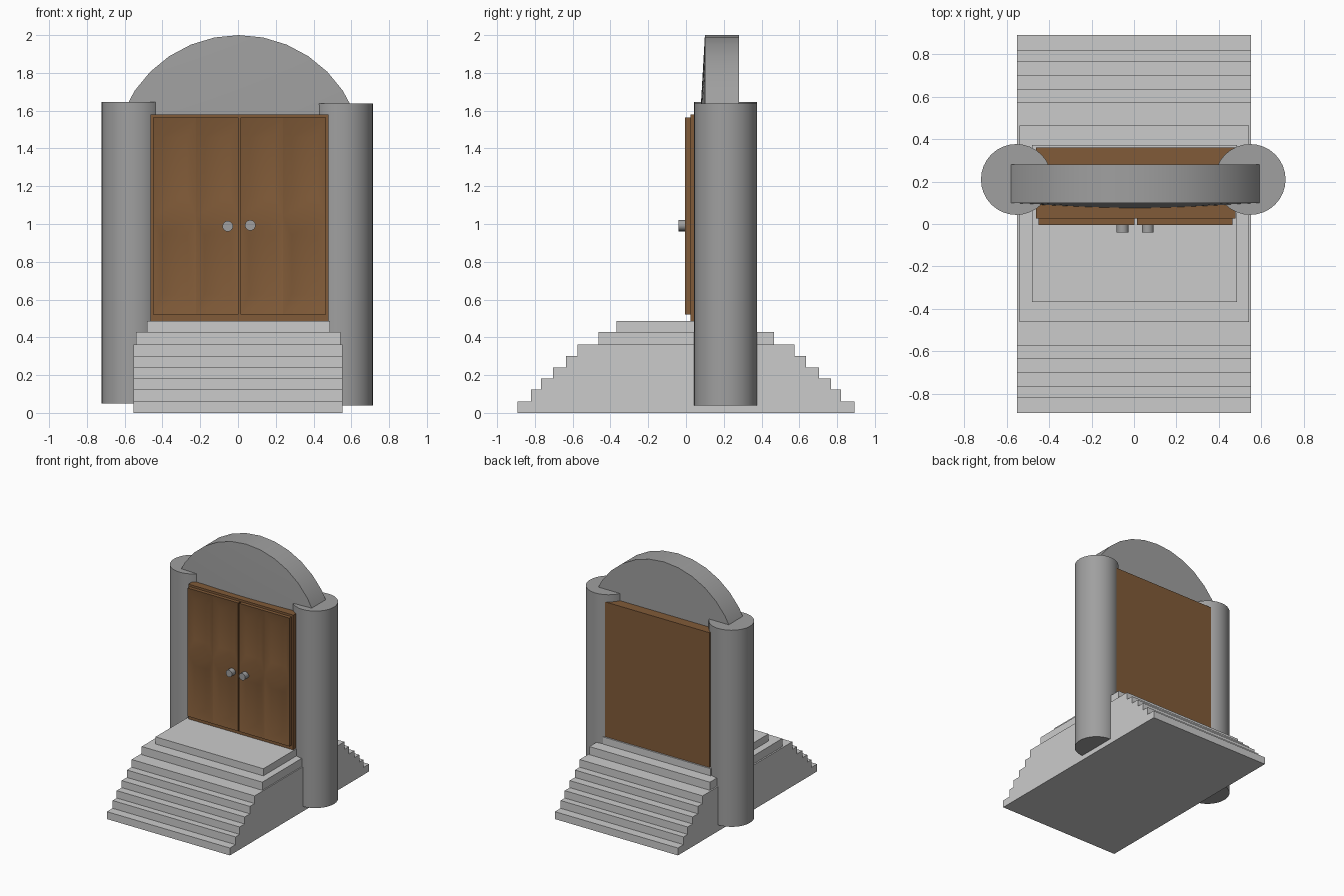
import bpy, bmesh, math

if "Cube" in bpy.data.objects:
    bpy.data.objects.remove(bpy.data.objects["Cube"])


def material(name, rgb):
    m = bpy.data.materials.new(name)
    m.diffuse_color = (*rgb, 1)
    m.use_nodes = True
    m.node_tree.nodes["Principled BSDF"].inputs["Base Color"].default_value = m.diffuse_color
    return m


WOOD = material("wood", (0.22, 0.105, 0.04))
STONE = material("dark_stone", (0.35, 0.35, 0.35))


def finish(name, bm, mat=None, smooth=None):
    bmesh.ops.recalc_face_normals(bm, faces=bm.faces)
    mesh = bpy.data.meshes.new(name)
    bm.to_mesh(mesh)
    bm.free()
    ob = bpy.data.objects.new(name, mesh)
    bpy.context.collection.objects.link(ob)
    if mat:
        mesh.materials.append(mat)
    if smooth:
        bpy.ops.object.select_all(action='DESELECT')
        bpy.context.view_layer.objects.active = ob
        ob.select_set(True)
        bpy.ops.object.shade_smooth_by_angle(angle=math.radians(smooth))
    return ob


def box_bm(x0, x1, y0, y1, z0, z1):
    bm = bmesh.new()
    bmesh.ops.create_cube(bm, size=1)
    for v in bm.verts:
        v.co = (x1 if v.co.x > 0 else x0, y1 if v.co.y > 0 else y0, z1 if v.co.z > 0 else z0)
    return bm


def prism(name, points, place, mat, smooth):
    """Closed 2D outline swept between place(a, b, 0) and place(a, b, 1)."""
    bm = bmesh.new()
    ends = [[bm.verts.new(place(a, b, t)) for a, b in points] for t in (0, 1)]
    for end in ends:
        bm.faces.new(end)
    n = len(points)
    for i in range(n):
        j = (i + 1) % n
        bm.faces.new((ends[0][i], ends[0][j], ends[1][j], ends[1][i]))
    return finish(name, bm, mat, smooth)


def circle(r, n=32):
    return [(r * math.sin(2 * math.pi * i / n), r * math.cos(2 * math.pi * i / n)) for i in range(n)]


# Flush flights of steps, front and back, from one stepped profile
depths = [0.892, 0.82, 0.767, 0.703, 0.636, 0.575]
heights = [0, 0.06, 0.123, 0.183, 0.24, 0.30, 0.362]
right = []
for i, d in enumerate(depths):
    right += [(d, heights[i]), (d, heights[i + 1])]
outline = right + [(-y, z) for y, z in reversed(right)]
prism("steps", outline, lambda y, z, t: (-0.552 + 1.104 * t, y, z), None, None)

# Two narrower landing slabs
finish("lower_landing", box_bm(-0.54, 0.542, -0.463, 0.465, 0.362, 0.428))
finish("upper_landing", box_bm(-0.482, 0.486, -0.369, 0.372, 0.428, 0.486))

# Columns
for name, cx, z0, z1 in (("left_column", -0.555, 0.05, 1.645), ("right_column", 0.548, 0.04, 1.638)):
    prism(name, circle(0.167), lambda a, b, t: (cx + a, 0.21 + b, z0 + (z1 - z0) * t), STONE, 40)

# Round arch disc whose front swells forward as a shallow cone
arch = prism("arch", circle(0.663), lambda a, b, t: (0.004 + a, 0.10 + 0.18 * t, 1.337 + b), STONE, None)
bm = bmesh.new()
bm.from_mesh(arch.data)
front = min(bm.faces, key=lambda f: f.calc_center_median().y)
for v in bmesh.ops.poke(bm, faces=[front])["verts"]:
    v.co.y = 0.062
bm.to_mesh(arch.data)
bm.free()
arch.data.shade_smooth()
bpy.ops.object.select_all(action='DESELECT')
bpy.context.view_layer.objects.active = arch
arch.select_set(True)
bpy.ops.object.shade_smooth_by_angle(angle=math.radians(30))

# Door block behind the leaves
finish("door_frame", box_bm(-0.463, 0.478, 0.025, 0.36, 0.484, 1.58), WOOD)


# Door leaf: slab whose front is a 2 x 2 grid of sloped recesses
def door_leaf(name, x0, x1, z0=0.522, z1=1.563, depth=0.022):
    bm = box_bm(x0, x1, -0.004, 0.03, z0, z1)
    for co, no in ((((x0 + x1) / 2, 0, 0), (1, 0, 0)), ((0, 0, (z0 + z1) / 2), (0, 0, 1))):
        bmesh.ops.bisect_plane(bm, geom=bm.verts[:] + bm.edges[:] + bm.faces[:],
                               plane_co=co, plane_no=no)
    bm.normal_update()
    panels = [f for f in bm.faces if f.normal.y < -0.9]
    bmesh.ops.inset_individual(bm, faces=panels, thickness=0.001)
    for f in panels:
        c = f.calc_center_median()
        w, h = (x1 - x0) / 4 * 0.6, (z1 - z0) / 4 * 0.6
        for v in f.verts:
            v.co.x = c.x + math.copysign(w, v.co.x - c.x)
            v.co.z = c.z + math.copysign(h, v.co.z - c.z)
            v.co.y += depth
    finish(name, bm, WOOD, 30)


door_leaf("left_door", -0.45, 0.003)
door_leaf("right_door", 0.013, 0.465)

# Door knobs
for name, kx, kz in (("left_knob", -0.054, 0.988), ("right_knob", 0.065, 0.993)):
    prism(name, circle(0.028), lambda a, b, t: (kx + a, -0.04 + 0.05 * t, kz + b), STONE, 40)
